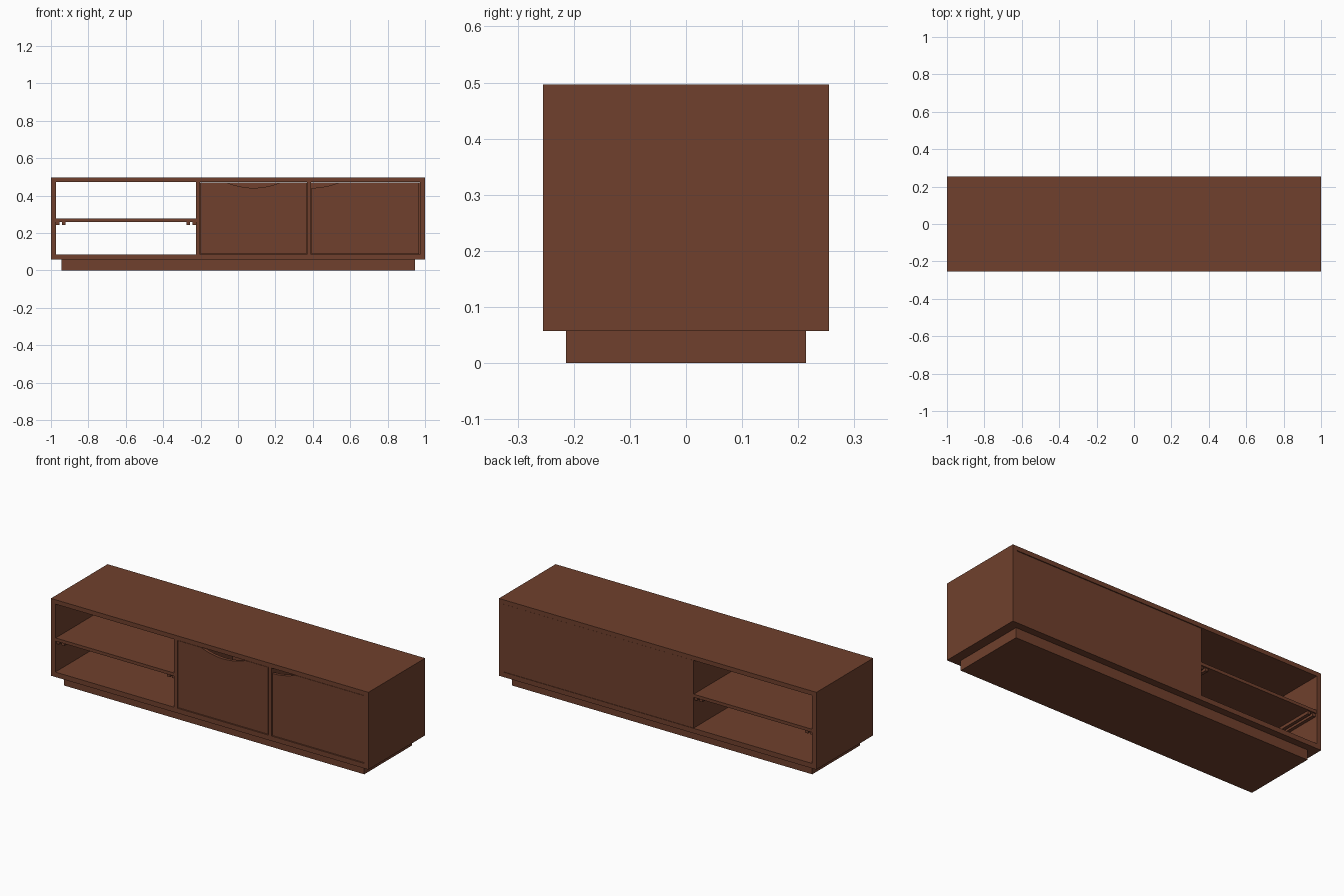
import bpy, bmesh

if "Cube" in bpy.data.objects:
    bpy.data.objects.remove(bpy.data.objects["Cube"])

wood = bpy.data.materials.new("brown_wood")
wood.diffuse_color = (0.162, 0.051, 0.026, 1)
wood.use_nodes = True
wood.node_tree.nodes["Principled BSDF"].inputs["Base Color"].default_value = wood.diffuse_color


def finish(name, bm):
    bmesh.ops.recalc_face_normals(bm, faces=bm.faces)
    me = bpy.data.meshes.new(name)
    bm.to_mesh(me)
    bm.free()
    me.materials.append(wood)
    ob = bpy.data.objects.new(name, me)
    bpy.context.collection.objects.link(ob)
    return ob


def box(name, x0, x1, y0, y1, z0, z1):
    bm = bmesh.new()
    bmesh.ops.create_cube(bm, size=1)
    for v in bm.verts:
        v.co = ((x0 + x1) / 2 + v.co.x * (x1 - x0),
                (y0 + y1) / 2 + v.co.y * (y1 - y0),
                (z0 + z1) / 2 + v.co.z * (z1 - z0))
    return finish(name, bm)


def door(name, x0, x1, centre, half, y0, y1, z0, z1, depth=0.028, n=24):
    """Flat panel with a shallow curved finger notch in its top edge."""
    pts = [(x0, z0), (x1, z0), (x1, z1)]
    a, b = min(centre + half, x1), max(centre - half, x0)
    for i in range(n + 1):
        x = a + (b - a) * i / n
        pts.append((x, z1 - depth * (1 - ((x - centre) / half) ** 2)))
    if b > x0:
        pts.append((x0, z1))
    bm = bmesh.new()
    face = bm.faces.new([bm.verts.new((x, y0, z)) for x, z in pts])
    ext = bmesh.ops.extrude_face_region(bm, geom=[face])
    for v in ext["geom"]:
        if isinstance(v, bmesh.types.BMVert):
            v.co.y = y1
    return finish(name, bm)


D = 0.255                      # half depth
Z0, Z1, ZB, ZT = 0.057, 0.497, 0.085, 0.472

# Plinth and outer case
box("plinth", -0.945, 0.945, -0.214, 0.214, 0, Z0)
box("bottom_panel", -1, 1, -D, D, Z0, ZB)
box("top_panel", -1, 1, -D, D, ZT, Z1)
for side, s in (("left", -1), ("right", 1)):
    xs = sorted((s, s * 0.972))
    box(side + "_side", xs[0], xs[1], -D, D, ZB, ZT)

# Dividers and back panel behind the closed section
box("left_divider", -0.225, -0.203, -D, 0.24, ZB, ZT)
box("middle_divider", 0.37, 0.39, -D, 0.24, ZB, ZT)
box("back_panel", -0.225, 0.972, 0.24, 0.252, ZB, ZT - 0.002)

# Doors: full notch on the first, half notch on the second
door("left_door", -0.200, 0.367, 0.083, 0.14, -0.252, -0.234, 0.088, 0.469)
door("right_door", 0.393, 0.969, 0.393, 0.145, -0.252, -0.234, 0.088, 0.469)

# Open shelf with paired support rails at each end
box("shelf", -0.972, -0.225, -0.252, 0.252, 0.26, 0.278)
for side, wall, s in (("left", -0.972, 1), ("right", -0.225, -1)):
    for part, a, b, low in (("wall_rail", 0, 0.018, 0.243),
                            ("inner_rail", 0.032, 0.05, 0.243)):
        xs = sorted((wall + s * a, wall + s * b))
        box(f"{side}_{part}", xs[0], xs[1], -0.245, 0.245, low, 0.26)
